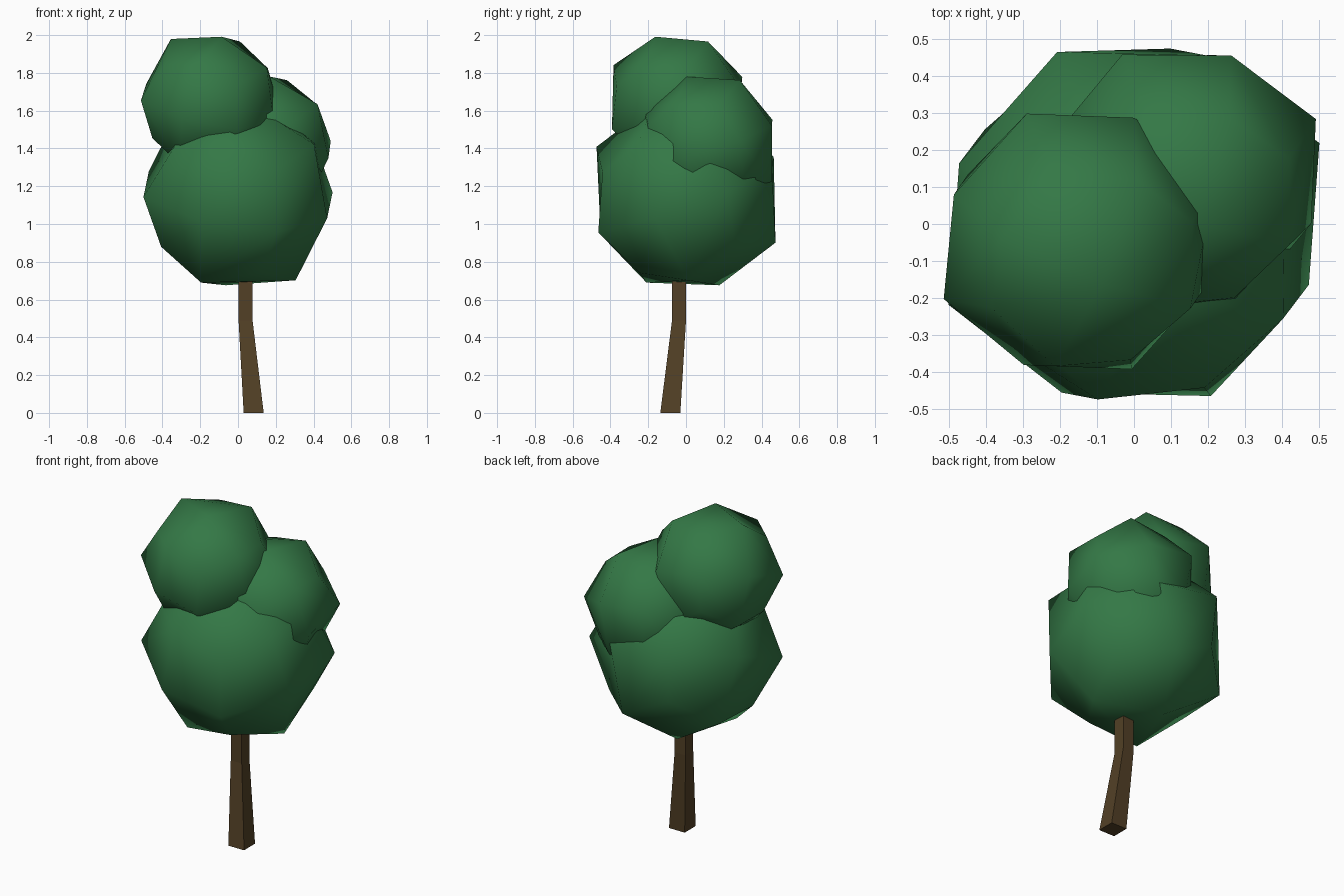
import bpy
import bmesh
from mathutils import Matrix, Vector

old = bpy.data.objects.get("Cube")
if old:
    bpy.data.objects.remove(old, do_unlink=True)


def make_material(name, rgb):
    mat = bpy.data.materials.new(name)
    mat.use_nodes = True
    mat.diffuse_color = (*rgb, 1)
    bsdf = next(n for n in mat.node_tree.nodes if n.type == "BSDF_PRINCIPLED")
    bsdf.inputs["Base Color"].default_value = (*rgb, 1)
    bsdf.inputs["Roughness"].default_value = 0.9
    return mat


def make_object(name, bm, mat):
    bmesh.ops.recalc_face_normals(bm, faces=bm.faces)
    mesh = bpy.data.meshes.new(name)
    bm.to_mesh(mesh)
    bm.free()
    mesh.materials.append(mat)
    obj = bpy.data.objects.new(name, mesh)
    bpy.context.collection.objects.link(obj)
    return obj


def leaf_clump(name, centre, half_size, axis_a, axis_b):
    """A tilted cube rounded by one level of subdivision, shaded smooth."""
    a = Vector(axis_a).normalized()
    c = a.cross(Vector(axis_b)).normalized()
    b = c.cross(a)
    bm = bmesh.new()
    bmesh.ops.create_cube(bm, size=2 * half_size)
    for face in bm.faces:
        face.smooth = True
    obj = make_object(name, bm, leaf_green)
    tilt = Matrix((a, b, c)).transposed().to_4x4()
    obj.matrix_world = Matrix.Translation(centre) @ tilt
    rounding = obj.modifiers.new("rounding", "SUBSURF")
    rounding.levels = rounding.render_levels = 1
    rounding.use_limit_surface = False
    return obj


leaf_green = make_material("leaf green", (0.034, 0.188, 0.061))
bark_brown = make_material("bark brown", (0.085, 0.051, 0.019))

# Foliage: one large clump with two smaller ones on top
leaf_clump("lower_foliage", (0, 0, 1.155), 0.515,
           (0.915, -0.318, -0.241), (-0.096, 0.328, -0.926))
leaf_clump("upper_foliage", (-0.148, -0.047, 1.64), 0.375,
           (-0.903, 0.337, 0.27), (-0.376, -0.914, -0.234))
leaf_clump("back_foliage", (0.13, 0.117, 1.425), 0.375,
           (0.92, -0.306, -0.2), (0.36, 0.9, 0.25))

# Trunk: square sections, leaning at the foot and upright above
sections = [(0.083, -0.083, 0, 0.053), (0.04, -0.037, 0.49, 0.037),
            (0.04, -0.037, 0.9, 0.037)]
bm = bmesh.new()
rings = [[bm.verts.new((x + sx * h, y + sy * h, z))
          for sx, sy in ((-1, -1), (1, -1), (1, 1), (-1, 1))]
         for x, y, z, h in sections]
for low, high in zip(rings, rings[1:]):
    for i in range(4):
        j = (i + 1) % 4
        bm.faces.new((low[i], low[j], high[j], high[i]))
bm.faces.new(rings[0])
bm.faces.new(rings[-1])
make_object("trunk", bm, bark_brown)
